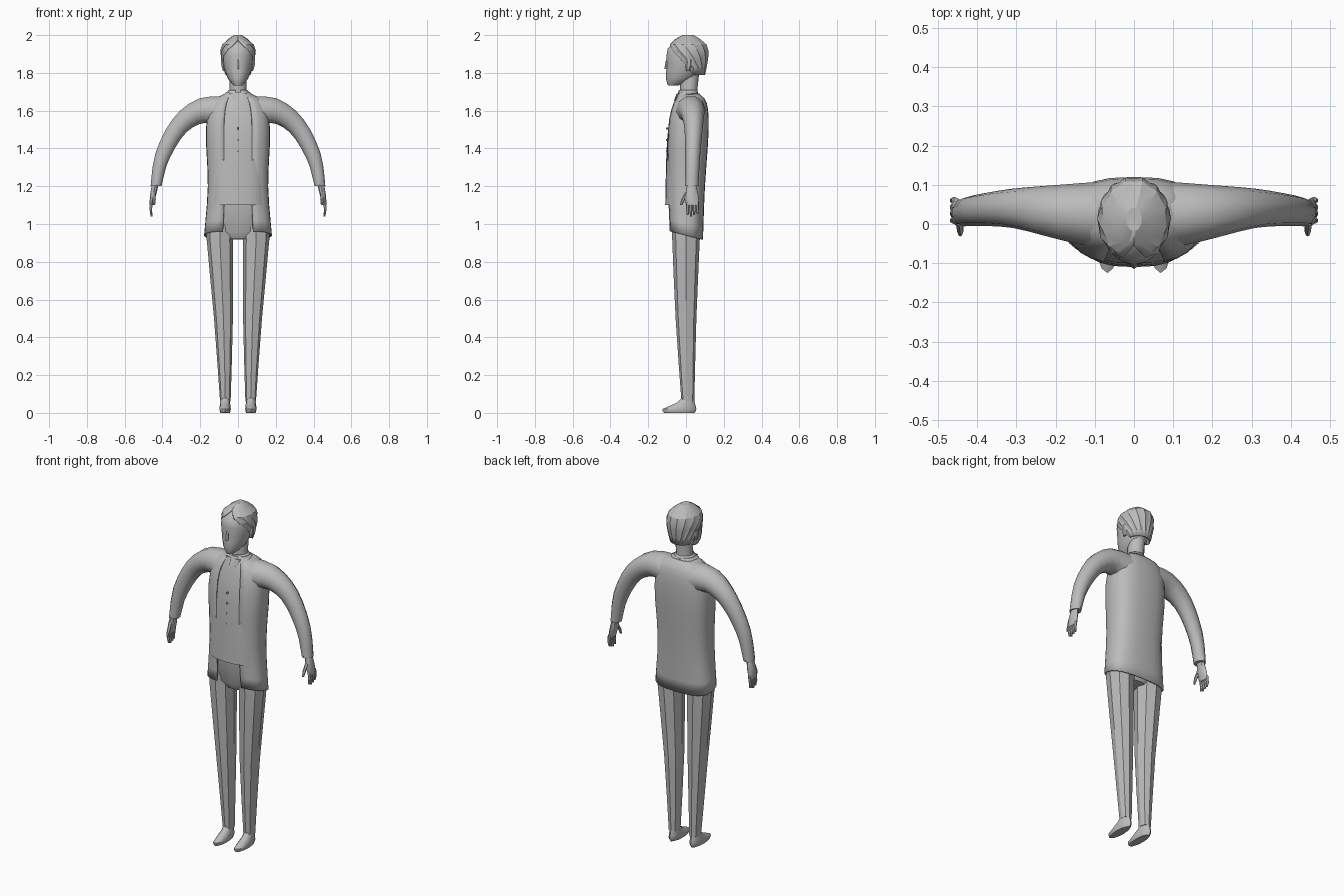
import bpy, bmesh, math
from mathutils import Vector

if "Cube" in bpy.data.objects:
    bpy.data.objects.remove(bpy.data.objects["Cube"])

shade = (.5, .5, .5, 1)
grey = bpy.data.materials.new("plain grey")
grey.use_nodes = True
grey.diffuse_color = shade
grey.node_tree.nodes["Principled BSDF"].inputs["Base Color"].default_value = shade


def smooth_keys(keys, steps):
    """Add rings between the keys along a smooth curve."""
    keys = [Vector(key) for key in keys]
    last = len(keys) - 1
    rings = []
    for i in range(last):
        here, there = keys[i], keys[i + 1]
        leave = (there - keys[max(i - 1, 0)]) / 2
        arrive = (keys[min(i + 2, last)] - here) / 2
        for step in range(steps):
            t = step / steps
            ease = t * t * (3 - 2 * t)
            rings.append(here.lerp(there, ease) + leave * t * (1 - t) ** 2 - arrive * t * t * (1 - t))
    return rings + [keys[-1]]


def signed_power(value, power):
    return math.copysign(abs(value) ** power, value)


def finish(name, bm, mirror, thickness, crease):
    """Turn a bmesh into a shaded object."""
    bmesh.ops.recalc_face_normals(bm, faces=bm.faces)
    mesh = bpy.data.meshes.new(name)
    bm.to_mesh(mesh)
    bm.free()
    mesh.materials.append(grey)
    part = bpy.data.objects.new(name, mesh)
    bpy.context.collection.objects.link(part)
    bpy.ops.object.select_all(action="DESELECT")
    part.select_set(True)
    bpy.context.view_layer.objects.active = part
    bpy.ops.object.shade_smooth_by_angle(angle=math.radians(crease))
    if thickness:
        cloth = part.modifiers.new("cloth", "SOLIDIFY")
        cloth.thickness = thickness
        cloth.offset = -1
    if mirror:
        part.modifiers.new("other side", "MIRROR")


def loft(name, *keys, sides=12, steps=1, power=1, gap=None, ridge=0, drop=0,
         mirror=False, thickness=0, crease=40):
    """Skin key rings (x, y, z, half width, half depth).

    gap leaves the front open by an angle running from the first to the last ring,
    drop slopes the first rings down towards the back.
    """
    rings = smooth_keys(keys, steps)
    last = len(rings) - 1
    bm = bmesh.new()
    loops = []
    for i, ring in enumerate(rings):
        x, y, z, width, depth = ring
        along = rings[min(i + 1, last)] - rings[max(i - 1, 0)]
        across = Vector((along.z, 0, -along.x)).normalized()
        if abs(across.x) > .97:
            across = Vector((math.copysign(1, across.x), 0, 0))
        share = i / last
        start = 0
        if gap:
            start = max(0, math.radians(gap[0] + (gap[1] - gap[0]) * share))
        loop = []
        for k in range(sides + bool(gap)):
            turn = start + (math.tau - 2 * start) * k / sides
            grow = 1 + ridge * (-1) ** k
            sideways = signed_power(math.sin(turn), power) * width * grow
            back = -signed_power(math.cos(turn), power) * depth * grow
            spot = Vector((x, y + back, z)) + across * sideways
            spot.z -= drop * back * (1 - share) ** 4
            loop.append(bm.verts.new(spot))
        loops.append(loop)
    for low, high in zip(loops, loops[1:]):
        for k in range(sides):
            n = (k + 1) % len(low)
            bm.faces.new((low[k], low[n], high[n], high[k]))
    if not gap:
        bm.faces.new(loops[0])
    # open clothing keeps its neck hole, hair closes at the crown
    if not gap or gap[1] < 0:
        bm.faces.new(loops[-1])
    finish(name, bm, mirror, thickness, crease)


# Open jacket with a hem that falls towards the back
loft("jacket", (0, 0, .94, .18, .09), (0, 0, 1.2, .16, .1), (0, .01, 1.5, .17, .11),
     (0, .02, 1.64, .14, .09), (0, .02, 1.69, .07, .05),
     sides=22, steps=3, power=.75, gap=(20, 20), drop=.25, thickness=.008)

# Shirt with a row of buttons
loft("shirt", (0, -.01, 1.1, .15, .1), (0, 0, 1.45, .15, .1),
     (0, .01, 1.62, .13, .08), (0, .01, 1.7, .06, .05), sides=24, steps=3, power=.8)
for i in range(6):
    z = 1.2 + i * .06
    loft("button", (0, -.1, z, .005, .006), (0, -.1, z + .01, .005, .006), sides=6)

# Collar band and its points
loft("collar", (0, .01, 1.68, .07, .055), (0, .01, 1.71, .05, .05),
     sides=16, gap=(16, 16), drop=-.15, thickness=.005)
loft("collar_point", (.02, -.06, 1.65, .005, .005), (.03, -.04, 1.69, .02, .01),
     sides=6, mirror=True)

# Shoulder and sleeve in one sweep
loft("sleeve", (.06, .02, 1.59, .09, .09), (.19, .03, 1.6, .07, .07),
     (.31, .04, 1.52, .053, .05), (.4, .035, 1.36, .042, .04), (.434, .03, 1.2, .03, .036),
     sides=10, steps=3, mirror=True)

# Hands
loft("palm", (.436, .03, 1.22, .018, .02), (.45, .03, 1.15, .016, .036),
     (.458, .034, 1.1, .01, .034), sides=8, steps=2, mirror=True)
for i in range(4):
    y = .009 + i * .017
    tip = 1.04 + .007 * abs(i - 1)
    loft("finger", (.457, y, 1.12, .009, .009), (.462, y, 1.08, .008, .008),
         (.458, y, tip, .005, .005), sides=6, mirror=True)
loft("thumb", (.446, .01, 1.17, .01, .014), (.443, -.015, 1.13, .009, .01),
     (.443, -.026, 1.1, .005, .006), sides=6, mirror=True)

# Trousers with creased, faceted legs
loft("trouser_top", (0, 0, .92, .06, .05), (0, 0, .96, .13, .07), (0, 0, 1.11, .15, .08),
     sides=16, power=.8)
loft("trouser_leg", (.09, 0, 1, .07, .075), (.096, 0, .92, .07, .073),
     (.077, 0, .5, .05, .055), (.067, .01, .06, .028, .034),
     sides=8, steps=2, power=.85, mirror=True, crease=30)

# Shoes
loft("shoe", (.068, -.035, 0, .025, .08), (.068, -.035, .02, .03, .09),
     (.068, 0, .055, .026, .046), (.067, .01, .09, .023, .028), steps=2, mirror=True)

# Neck, head and face
loft("neck", (0, .02, 1.66, .055, .05), (0, .014, 1.71, .045, .046), (0, .02, 1.8, .045, .05))
loft("head", (0, -.07, 1.732, .02, .025), (0, -.03, 1.77, .054, .076), (0, 0, 1.85, .08, .102),
     (0, 0, 1.93, .08, .097), (0, .01, 1.985, .03, .04), sides=16, steps=2)
loft("nose", (0, -.1, 1.82, .012, .015), (0, -.096, 1.87, .007, .01), sides=6)
loft("lips", (0, -.08, 1.78, .016, .018), (0, -.08, 1.79, .022, .024), (0, -.08, 1.8, .016, .02),
     sides=8)
loft("ear", (.074, .01, 1.81, .007, .009), (.08, .014, 1.84, .01, .017),
     (.082, .016, 1.87, .008, .014), sides=6, mirror=True)

# Ridged hair, parted at the front
loft("hair", (0, .03, 1.79, .066, .07), (0, .015, 1.88, .09, .102), (0, .01, 1.95, .083, .1),
     (0, .012, 2, .02, .03), sides=22, steps=2, gap=(100, -20), ridge=.025,
     thickness=.008, crease=22)
